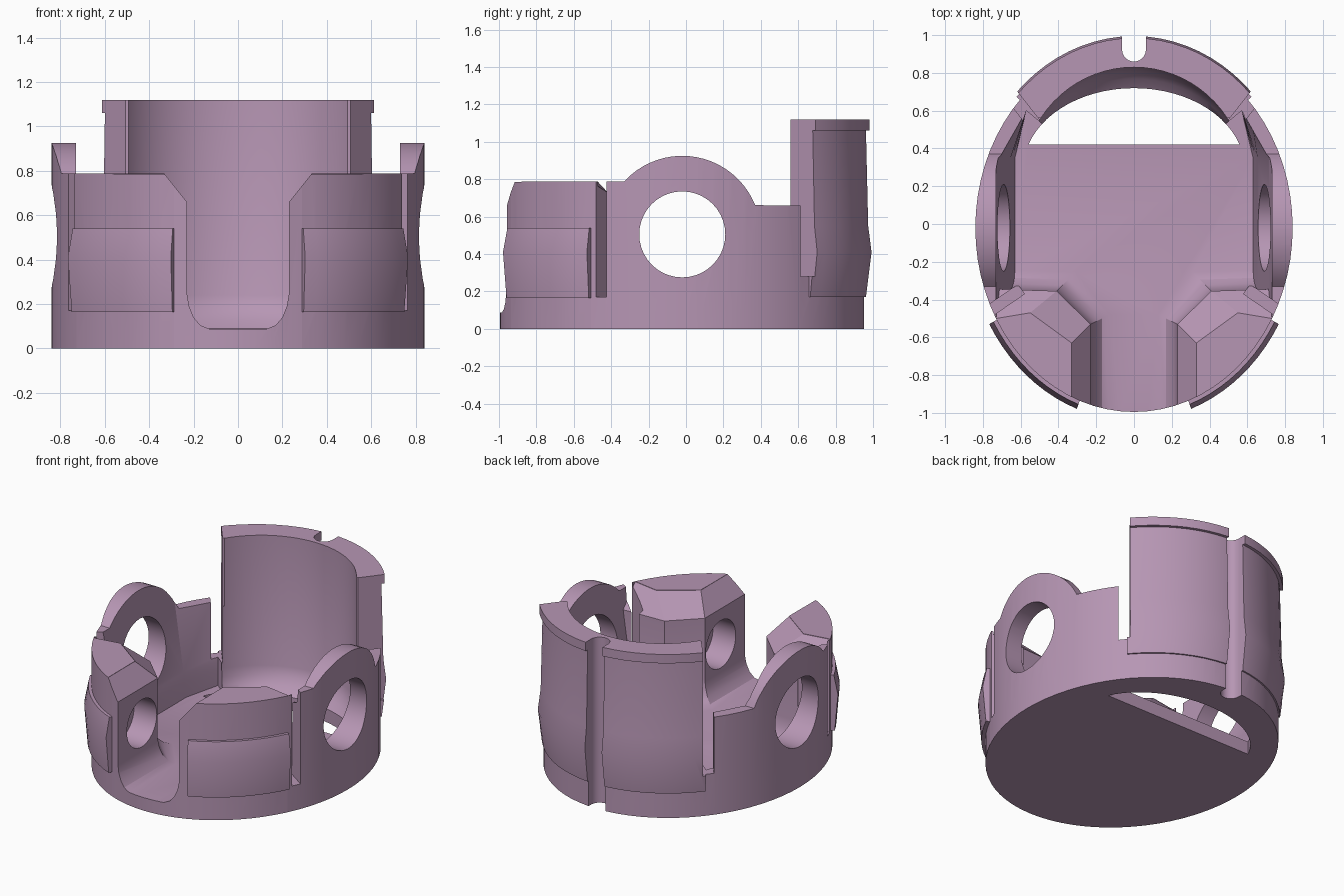
import bpy, bmesh
from math import sin, cos, pi, radians
from mathutils import Vector

if "Cube" in bpy.data.objects:
    bpy.data.objects.remove(bpy.data.objects["Cube"])

RX, RY, CY = 0.84, 0.975, -0.02      # base ellipse
TOP = 1.12

mat = bpy.data.materials.new("dusty mauve")
mat.use_nodes = True
COLOUR = (0.47, 0.305, 0.455, 1)
mat.diffuse_color = COLOUR
mat.node_tree.nodes["Principled BSDF"].inputs["Base Color"].default_value = COLOUR


def loft(name, rings):
    """Closed solid through rings that have the same number of points."""
    bm = bmesh.new()
    rows = [[bm.verts.new(p) for p in ring] for ring in rings]
    n = len(rows[0])
    for a, b in zip(rows, rows[1:]):
        for i in range(n):
            j = (i + 1) % n
            bm.faces.new((a[i], a[j], b[j], b[i]))
    bm.faces.new(rows[0][::-1])
    bm.faces.new(rows[-1])
    bmesh.ops.recalc_face_normals(bm, faces=bm.faces)
    me = bpy.data.meshes.new(name)
    bm.to_mesh(me)
    bm.free()
    me.materials.append(mat)
    ob = bpy.data.objects.new(name, me)
    bpy.context.collection.objects.link(ob)
    return ob


def prism_z(name, pts, z0, z1):
    return loft(name, [[(x, y, z) for x, y in pts] for z in (z0, z1)])


def prism_x(name, pts, x0, x1):
    return loft(name, [[(x, y, z) for y, z in pts] for x in (x0, x1)])


def circle(u, v, r, n=40):
    return [(u + r * cos(2 * pi * i / n), v + r * sin(2 * pi * i / n)) for i in range(n)]


def rim(deg, off, z):
    a = radians(deg)
    return ((RX + off) * cos(a), CY + (RY + off) * sin(a), z)


def band(name, a0, a1, profile, steps):
    """Raised strip around the ellipse; profile holds (height, outward offset)."""
    section = profile + [(profile[-1][0], -0.03), (profile[0][0], -0.03)]
    return loft(name, [[rim(a0 + (a1 - a0) * i / steps, o, z) for z, o in section]
                       for i in range(steps + 1)])


def combine(tool, operation):
    mod = body.modifiers.new(tool.name, 'BOOLEAN')
    mod.operation, mod.solver, mod.object = operation, 'EXACT', tool
    bpy.context.view_layer.objects.active = body
    bpy.ops.object.modifier_apply(modifier=mod.name)
    bpy.data.objects.remove(tool)


def add(tool):
    combine(tool, 'UNION')


def cut(tool):
    combine(tool, 'DIFFERENCE')


# Solid elliptical body
body = loft("cup_body", [[rim(i * 5, 0, z) for i in range(72)] for z in (0, TOP)])

# Raised grip bands: two at the front, one around the back with a top lip
front_profile = [(0.165, 0.025), (0.41, 0.045), (0.54, 0.02)]
add(band("front_band_left", -70, -30, front_profile, 10))
add(band("front_band_right", -150, -110, front_profile, 10))
add(band("back_band", 44, 136,
         [(0.17, 0.01), (0.41, 0.04), (0.55, 0.022), (1.06, 0.01), (1.06, 0.03), (TOP, 0.03)], 20))

# Side silhouette: front blocks, round ears, low side walls
ear = [(-0.02 + 0.42 * cos(radians(a)), 0.505 + 0.42 * sin(radians(a)))
       for a in [137.6 - 115.8 * i / 20 for i in range(21)]]
cut(prism_x("silhouette_cutter",
            [(-1.3, 0.785)] + ear + [(0.56, 0.66), (0.56, 1.3), (-1.3, 1.3)], -1.2, 1.2))


# Interior with floor fillet, sloping side walls and chamfered block tops
def room(z, fillet=0, bevel=0):
    w = 0.63 + 0.1 * min(1, (z - 0.085) / 0.7)
    s, b = fillet, bevel
    half = [(0.45, 0.5), (0.57, 0.6), (w, 0.35), (w, -0.345 + s - 0.155 * b),
            (0.41 - s + 0.14 * b, -0.355 + s - 0.115 * b),
            (0.23 - s + 0.1 * b, -0.53 + s * 0.5 - 0.1 * b),
            (0.23 - s + 0.1 * b, -1.2)]
    return [(x, y, z) for x, y in half] + [(-x, y, z) for x, y in reversed(half)]


cut(loft("room_cutter", [room(0.088, 0.1), room(0.105, 0.06), room(0.14, 0.03), room(0.19, 0.01),
                         room(0.25), room(0.66), room(0.785, 0, 1), room(1.3, 0, 1)]))


# Rounded back wall bore and the floor opening below it
def bore(z, k):
    angles = [radians(17.5 + 145 * i / 28) for i in range(29)]
    return [(0.586 * cos(a), 0.42 + k * (0.244 + 0.586 * sin(a) - 0.42), z) for a in angles]


cut(loft("bore_cutter", [bore(-0.1, 0.73), bore(0.09, 0.73), bore(0.13, 0.85), bore(0.18, 0.95),
                         bore(0.24, 1), bore(1.3, 1)]))

# Slots on both sides
for side, label in ((1, "left"), (-1, "right")):
    def slot(name, start, along, across, length, width, z0):
        p, u, v = Vector(start), Vector(along).normalized(), Vector(across).normalized()
        quad = [p, p + u * length, p + u * length + v * width, p + v * width]
        cut(prism_z(name + label, [(side * q.x, q.y) for q in quad], z0, 1.3))

    slot("back_slot_", (0.45, 0.487), (0.62, 0.79), (0.79, -0.62), 0.5, 0.07, 0.28)
    slot("wall_step_", (0.45, 0.487), (0.62, 0.79), (0.79, -0.62), 0.5, 0.14, 0.66)
    slot("front_slot_", (0.58, -0.37), (0.8, -0.55), (0.55, 0.8), 0.35, 0.06, 0.17)
    # Blind socket in the inner face of each front block
    cut(prism_x("socket_" + label, circle(-0.7, 0.42, 0.16), side * 0.1, side * 0.40))

# Round holes through the ears
cut(prism_x("ear_hole", circle(-0.02, 0.505, 0.23), -1.2, 1.2))

# Vertical groove down the back
groove = [(0.063 * cos(pi + pi * i / 12), 0.923 + 0.063 * sin(pi + pi * i / 12)) for i in range(13)]
cut(prism_z("groove_cutter", groove + [(0.063, 1.2), (-0.063, 1.2)], -0.1, 1.3))

bpy.ops.object.select_all(action='DESELECT')
body.select_set(True)
bpy.context.view_layer.objects.active = body
bpy.ops.object.shade_smooth_by_angle(angle=radians(25))
